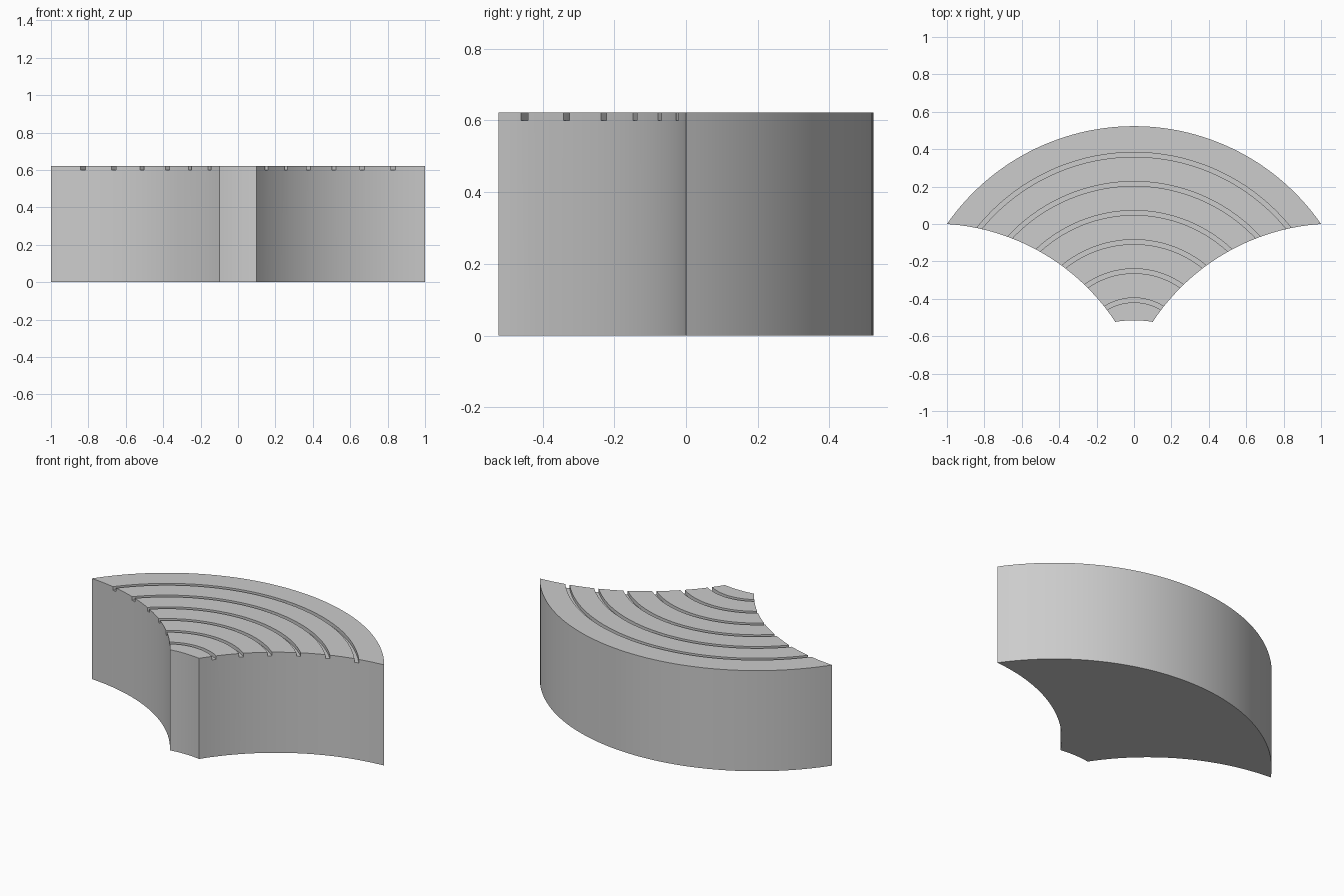
import bpy, bmesh, math
from mathutils import Vector

if "Cube" in bpy.data.objects:
    bpy.data.objects.remove(bpy.data.objects["Cube"])

HEIGHT, GROOVE_DEPTH = 0.622, 0.022
FAN_Y, FAN_R = -0.6945, 1.2175          # shared centre of the back arc and grooves


def arc(a, b, sag, n):
    """Points from a to b on a circle bulging by sag to the left of a->b."""
    a, b = Vector(a), Vector(b)
    half = (b - a).length / 2
    d = (b - a).normalized()
    left = Vector((-d.y, d.x))
    r = (half * half + sag * sag) / (2 * abs(sag))
    s = math.copysign(1, sag)
    centre = (a + b) / 2 + left * (sag - s * r)
    t = math.asin(half / r)
    return [centre + d * r * math.sin(-t + 2 * t * i / n)
            + left * s * r * math.cos(-t + 2 * t * i / n) for i in range(n)]


def make_object(name, bm):
    bmesh.ops.recalc_face_normals(bm, faces=bm.faces)
    mesh = bpy.data.meshes.new(name)
    bm.to_mesh(mesh)
    bm.free()
    obj = bpy.data.objects.new(name, mesh)
    bpy.context.collection.objects.link(obj)
    return obj


# Fan-shaped block: back arc, two concave sides, narrow slightly hollow front
L, R, FL, FR = (-1, 0), (1, 0), (-0.1, -0.523), (0.1, -0.523)
outline = (arc(L, R, 0.523, 64) + arc(R, FR, -0.122, 32)
           + arc(FR, FL, -0.008, 6) + arc(FL, L, -0.122, 32))
bm = bmesh.new()
base = bm.faces.new([bm.verts.new((p.x, p.y, 0)) for p in outline])
top = bmesh.ops.extrude_face_region(bm, geom=[base])["geom"]
bmesh.ops.translate(bm, vec=(0, 0, HEIGHT),
                    verts=[g for g in top if isinstance(g, bmesh.types.BMVert)])
block = make_object("fan_block", bm)

# Ring cutters for six concentric grooves
bm = bmesh.new()
N = 128
for k in range(6):
    outer = FAN_R - 0.14 - 0.1556 * k
    inner = outer - 0.024
    section = [(inner, HEIGHT - GROOVE_DEPTH), (outer, HEIGHT - GROOVE_DEPTH),
               (outer, HEIGHT + 0.05), (inner, HEIGHT + 0.05)]
    rings = [[bm.verts.new((r * math.cos(2 * math.pi * i / N),
                            FAN_Y + r * math.sin(2 * math.pi * i / N), z))
              for r, z in section] for i in range(N)]
    for i in range(N):
        a, b = rings[i], rings[(i + 1) % N]
        for j in range(4):
            m = (j + 1) % 4
            bm.faces.new((a[j], a[m], b[m], b[j]))
cutter = make_object("groove_cutter", bm)
cutter.hide_render = True

# Cut the grooves
mod = block.modifiers.new("grooves", 'BOOLEAN')
mod.operation, mod.solver, mod.object = 'DIFFERENCE', 'EXACT', cutter
bpy.context.view_layer.objects.active = block
block.select_set(True)
bpy.ops.object.modifier_apply(modifier=mod.name)
bpy.data.objects.remove(cutter)

# Plain grey finish
grey = bpy.data.materials.new("plain_grey")
grey.diffuse_color = (0.604, 0.604, 0.604, 1)
grey.use_nodes = True
grey.node_tree.nodes["Principled BSDF"].inputs["Base Color"].default_value = grey.diffuse_color
block.data.materials.clear()
block.data.materials.append(grey)
bpy.ops.object.shade_smooth_by_angle(angle=math.radians(30))
